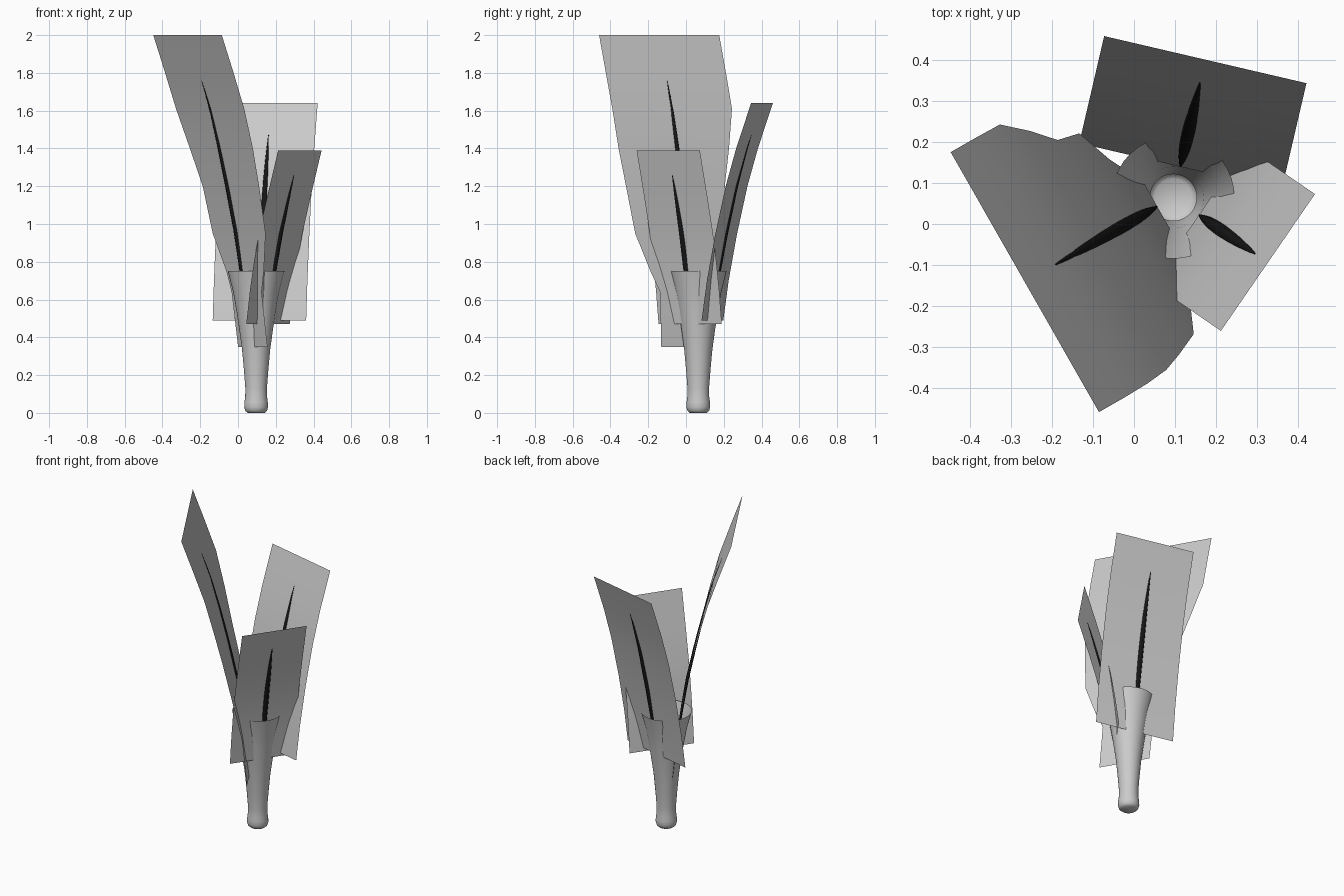
import bpy, bmesh, math
from mathutils import Vector

if "Cube" in bpy.data.objects:
    bpy.data.objects.remove(bpy.data.objects["Cube"])

AXIS = Vector((0.096, 0.065, 0))


def material(name, rgb):
    m = bpy.data.materials.new(name)
    m.diffuse_color = (*rgb, 1)
    m.use_nodes = True
    m.node_tree.nodes["Principled BSDF"].inputs["Base Color"].default_value = m.diffuse_color
    return m


GREY = material("pale grey", (0.6, 0.6, 0.6))
BLACK = material("black", (0.008, 0.008, 0.008))


def make(name, bm, mat):
    me = bpy.data.meshes.new(name)
    bm.to_mesh(me)
    bm.free()
    me.materials.append(mat)
    for p in me.polygons:
        p.use_smooth = True
    ob = bpy.data.objects.new(name, me)
    bpy.context.collection.objects.link(ob)
    bpy.context.view_layer.objects.active = ob
    ob.select_set(True)
    bpy.ops.object.shade_smooth_by_angle(angle=math.radians(50))
    ob.select_set(False)


def loft(bm, rings, closed):
    rings = [[bm.verts.new(p) for p in ring] for ring in rings]
    for a, b in zip(rings, rings[1:]):
        n = len(a)
        for i in range(n if closed else n - 1):
            j = (i + 1) % n
            bm.faces.new((a[i], a[j], b[j], b[i]))
    return rings


# slim open vase with a bulbous foot
profile = [(0.045, 0), (0.057, 0.01), (0.063, 0.03), (0.062, 0.055), (0.058, 0.085),
           (0.057, 0.13), (0.064, 0.22), (0.075, 0.34), (0.089, 0.44), (0.104, 0.54),
           (0.122, 0.64), (0.15, 0.75)]
bm = bmesh.new()
N = 40
rings = loft(bm, [[AXIS + Vector((r * math.cos(2 * math.pi * i / N),
                                  r * math.sin(2 * math.pi * i / N), z))
                   for i in range(N)] for r, z in profile], True)
bm.faces.new(rings[0][::-1])
make("vase", bm, GREY)


def leaf(name, degrees, rows, rib_top):
    """Bent sheet and its rib; rows are (height, distance out, left edge, right edge)."""
    a = math.radians(degrees)
    out = Vector((math.cos(a), math.sin(a), 0))
    side = Vector((-math.sin(a), math.cos(a), 0))

    def point(r, t, z):
        return AXIS + out * r + side * t + Vector((0, 0, z))

    bm = bmesh.new()
    loft(bm, [[point(r, t, z) for t in (left, 0, right)] for z, r, left, right in rows], False)
    make(name, bm, GREY)

    def distance(z):
        for (z0, r0, *_), (z1, r1, *_) in zip(rows, rows[1:]):
            if z <= z1:
                return r0 + (r1 - r0) * (z - z0) / (z1 - z0)
        return rows[-1][1]

    # thin spindle along the middle of the sheet
    bm = bmesh.new()
    z0, steps = rows[0][0], 16
    rings = []
    for k in range(steps + 1):
        f = k / steps
        z = z0 + (rib_top - z0) * f
        w = 0.0015 + 0.014 * math.sin(math.pi * f) ** 0.8
        rings.append([point(distance(z) + 0.6 * w * math.sin(q * math.pi / 4),
                            w * math.cos(q * math.pi / 4), z) for q in range(8)])
    ends = loft(bm, rings, True)
    bm.faces.new(ends[0][::-1])
    bm.faces.new(ends[-1])
    make(name + "_rib", bm, BLACK)


# tall leaf, narrowing toward its foot
leaf("tall_leaf", 209.7, [
    (0.35, 0.045, -0.114, 0.2), (0.64, 0.075, -0.13, 0.19), (0.75, 0.09, -0.16, 0.24),
    (0.95, 0.122, -0.25, 0.315), (1.2, 0.176, -0.262, 0.34), (1.4, 0.224, -0.315, 0.358),
    (1.61, 0.28, -0.365, 0.364), (1.8, 0.346, -0.366, 0.366), (2.0, 0.418, -0.366, 0.366)], 1.76)

# back and right leaves of even width
for name, deg, half, tip, curve in (
    ("back_leaf", 76.9, 0.254, 1.47,
     [(0.49, 0.077), (0.7, 0.106), (0.94, 0.15), (1.2, 0.208), (1.4, 0.265), (1.64, 0.346)]),
    ("right_leaf", -34.5, 0.203, 1.26,
     [(0.47, 0.076), (0.65, 0.1), (0.8, 0.126), (0.95, 0.158), (1.15, 0.212), (1.39, 0.281)])):
    leaf(name, deg, [(z, r, -half, half) for z, r in curve], tip)
